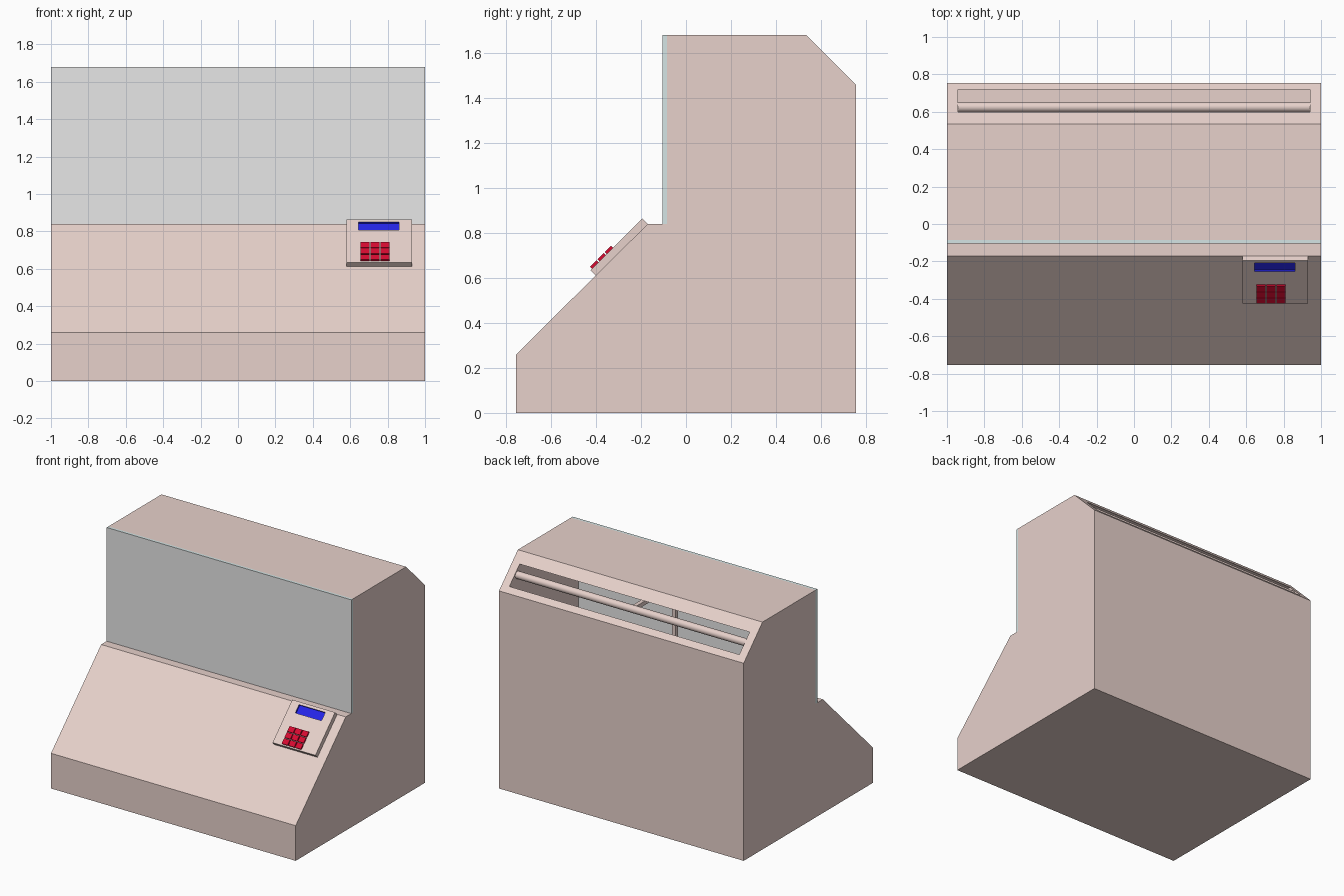
import bpy, bmesh, math
from mathutils import Matrix, Vector

if "Cube" in bpy.data.objects:
    bpy.data.objects.remove(bpy.data.objects["Cube"])


def mat(name, rgb):
    m = bpy.data.materials.new(name)
    m.diffuse_color = (*rgb, 1)
    m.use_nodes = True
    m.node_tree.nodes["Principled BSDF"].inputs["Base Color"].default_value = m.diffuse_color
    return m


PINK = mat("pale_pink", (0.80, 0.638, 0.597))
GREY = mat("light_grey", (0.80, 0.80, 0.80))
EDGE = mat("pale_aqua_edge", (0.66, 0.78, 0.78))
BLUE = mat("display_blue", (0.018, 0.018, 0.80))
RED = mat("button_red", (0.68, 0.003, 0.03))


def make(name, bm, *mats):
    bmesh.ops.recalc_face_normals(bm, faces=bm.faces)
    me = bpy.data.meshes.new(name)
    bm.to_mesh(me)
    bm.free()
    for m in mats:
        me.materials.append(m)
    ob = bpy.data.objects.new(name, me)
    bpy.context.collection.objects.link(ob)
    return ob


def box(name, lo, hi, m, frame=Matrix()):
    lo, hi = Vector(lo), Vector(hi)
    bm = bmesh.new()
    bmesh.ops.create_cube(bm, size=1, matrix=frame @ Matrix.Translation((lo + hi) / 2)
                          @ Matrix.Diagonal((*(hi - lo), 1)))
    return make(name, bm, m)


def cut(ob, cutter):
    mod = ob.modifiers.new("cut", 'BOOLEAN')
    mod.operation = 'DIFFERENCE'
    mod.solver = 'EXACT'
    mod.material_mode = 'TRANSFER'
    mod.object = cutter
    cutter.hide_render = True
    bpy.context.view_layer.objects.active = ob
    bpy.ops.object.modifier_apply(modifier=mod.name)
    bpy.data.objects.remove(cutter)


# Cabinet: side profile extruded across the width
profile = [(-0.755, 0), (-0.755, 0.26), (-0.17, 0.84), (-0.085, 0.84),
           (-0.085, 1.68), (0.535, 1.68), (0.755, 1.46), (0.755, 0)]
bm = bmesh.new()
face = bm.faces.new([bm.verts.new((-1, y, z)) for y, z in profile])
ext = bmesh.ops.extrude_face_region(bm, geom=[face])
bmesh.ops.translate(bm, vec=(2, 0, 0),
                    verts=[v for v in ext["geom"] if isinstance(v, bmesh.types.BMVert)])
cabinet = make("cabinet", bm, PINK)

# Inner chamber: opens at the window and breaks through the rear slope as a slot
cut(cabinet, box("chamber_cutter", (-0.94, -0.3, 0.845), (0.94, 0.72, 1.615), PINK))

# Front window pane, with tinted edges
window = box("window_pane", (-1, -0.105, 0.84), (1, -0.085, 1.68), GREY)
window.data.materials.append(EDGE)
for p in window.data.polygons:
    p.material_index = 0 if abs(p.normal.y) > 0.5 else 1

# Rail across the rear slot
bm = bmesh.new()
bmesh.ops.create_cone(bm, cap_ends=True, segments=24, radius1=0.027, radius2=0.027, depth=1.88,
                      matrix=Matrix.Translation((0, 0.625, 1.545))
                      @ Matrix.Rotation(math.pi / 2, 4, 'Y'))
rail = make("rail", bm, PINK)
bpy.context.view_layer.objects.active = rail
rail.select_set(True)
bpy.ops.object.shade_smooth_by_angle(angle=math.radians(40))

# Arm and hanging post inside the chamber
box("arm", (-0.015, 0.112, 1.53), (0.015, 0.612, 1.56), PINK)
box("hanging_post", (-0.015, 0.112, 0.95), (0.015, 0.142, 1.53), PINK)

# Keypad lying on the front slope: local y runs up the slope, local z points out
slope = Matrix.Translation((0.755, -0.285, 0.725)) @ Matrix.Rotation(math.radians(45), 4, 'X')
panel = box("keypad_panel", (-0.175, -0.1625, -0.005), (0.175, 0.1625, 0.035), PINK, slope)

# Recessed display
cut(panel, box("display_cutter", (-0.11, 0.08, 0.023), (0.105, 0.143, 0.06), BLUE, slope))

# Three by three buttons
for row in range(3):
    for col in range(3):
        x = -0.022 + (col - 1) * 0.054
        y = -0.087 + (row - 1) * 0.046
        box(f"button_{row}_{col}", (x - 0.024, y - 0.02, 0.034),
            (x + 0.024, y + 0.02, 0.046), RED, slope)
